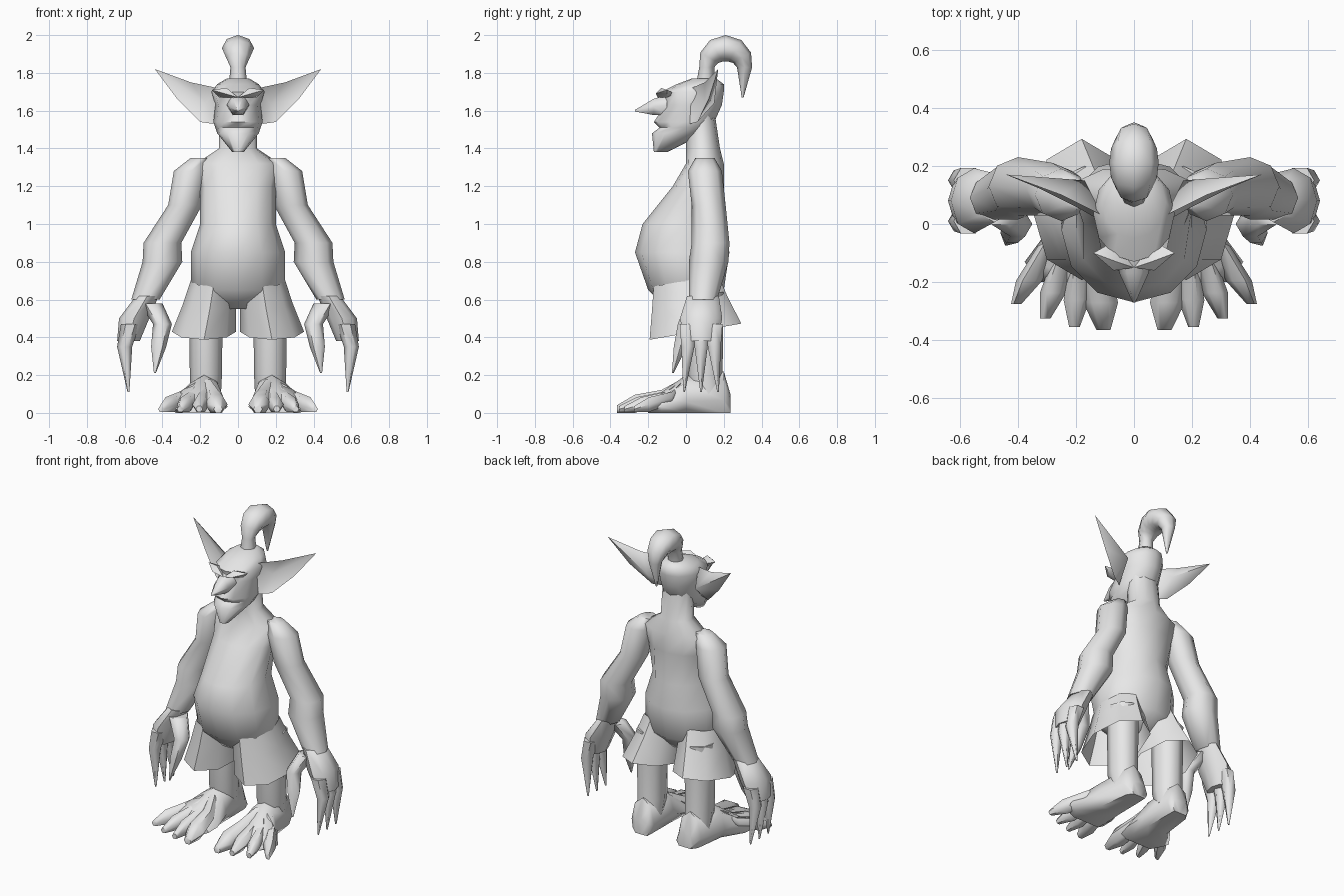
import bpy
import bmesh
from math import cos, sin, pi, radians
from mathutils import Vector

default_cube = bpy.data.objects.get("Cube")
if default_cube:
    bpy.data.objects.remove(default_cube, do_unlink=True)

grey = bpy.data.materials.new("plain_grey")
grey.use_nodes = True
grey.diffuse_color = (.8, .8, .8, 1)
grey.node_tree.nodes["Principled BSDF"].inputs["Base Color"].default_value = grey.diffuse_color


def finish(name, bm, mirror):
    """Turn a bmesh into a smooth object, optionally mirrored across x."""
    bmesh.ops.recalc_face_normals(bm, faces=bm.faces)
    mesh = bpy.data.meshes.new(name)
    bm.to_mesh(mesh)
    bm.free()
    mesh.materials.append(grey)
    part = bpy.data.objects.new(name, mesh)
    bpy.context.collection.objects.link(part)
    bpy.ops.object.select_all(action='DESELECT')
    part.select_set(True)
    bpy.context.view_layer.objects.active = part
    bpy.ops.object.shade_smooth_by_angle(angle=radians(60))
    if mirror:
        modifier = part.modifiers.new("mirror", 'MIRROR')
        modifier.use_mirror_merge = False


def section(x, y, z, width, depth, tilt=0):
    """Describe one elliptical section by its centre, half axes and tilt about x."""
    across = Vector((width, 0, 0))
    along = Vector((0, depth * cos(tilt), depth * sin(tilt)))
    return Vector((x, y, z)), across, along


def loft(name, sections, sides=8, mirror=False, caps=True):
    """Skin a row of sections, never passing below the ground."""
    bm = bmesh.new()
    rings = []
    for centre, across, along in sections:
        ring = []
        for side in range(sides):
            angle = 2 * pi * side / sides
            point = centre + across * cos(angle) + along * sin(angle)
            point.z = max(0, point.z)
            ring.append(bm.verts.new(point))
        rings.append(ring)
    for lower, upper in zip(rings, rings[1:]):
        for side in range(sides):
            after = (side + 1) % sides
            bm.faces.new((lower[side], lower[after], upper[after], upper[side]))
    if caps:
        bm.faces.new(rings[0])
        bm.faces.new(rings[-1])
    finish(name, bm, mirror)


def limb(name, joints, flat=1, tilt=0, sides=8, mirror=True, caps=True):
    """Loft through joints (x, y, z, radius); flat stretches the depth."""
    sections = [section(x, y, z, radius, radius * flat, tilt) for x, y, z, radius in joints]
    loft(name, sections, sides, mirror, caps)


def level(z, half, front, back):
    """Horizontal section of a central body part."""
    return section(0, (front + back) / 2, z, half, (back - front) / 2)


def shell(name, rim, middle, thickness):
    """Mirrored thin part: a rim joined to a front and a back middle point."""
    bm = bmesh.new()
    edge = [bm.verts.new(point) for point in rim]
    front = Vector(middle)
    for centre in (front, front + Vector((0, thickness, 0))):
        hub = bm.verts.new(centre)
        for start, end in zip(edge, edge[1:] + edge[:1]):
            bm.faces.new((start, end, hub))
    finish(name, bm, mirror=True)


# Torso with pot belly and neck
loft("torso", [
    level(z=.55, half=.15, front=-.1, back=.1),
    level(z=.65, half=.25, front=-.2, back=.2),
    level(z=.85, half=.25, front=-.27, back=.23),
    level(z=1, half=.2, front=-.23, back=.2),
    level(z=1.2, half=.2, front=-.07, back=.2),
    level(z=1.32, half=.22, front=0, back=.2),
    level(z=1.4, half=.1, front=0, back=.18),
    level(z=1.6, half=.1, front=0, back=.15)], sides=12)

# Head: chin, lower lip, mouth, upper lip, eyes, brow and crown
loft("head", [
    level(z=1.38, half=.03, front=-.17, back=-.1),
    level(z=1.48, half=.11, front=-.18, back=.1),
    level(z=1.51, half=.12, front=-.14, back=.12),
    level(z=1.54, half=.13, front=-.17, back=.15),
    level(z=1.63, half=.12, front=-.11, back=.19),
    level(z=1.7, half=.14, front=-.13, back=.2),
    level(z=1.74, half=.11, front=-.05, back=.2),
    level(z=1.77, half=.06, front=.03, back=.16)], sides=12)

limb("nose", [(0, -.1, 1.63, .06), (0, -.17, 1.62, .05), (0, -.27, 1.6, .005)],
     tilt=pi / 2, sides=6, mirror=False)

shell("brow", [(0, -.15, 1.67), (.06, -.13, 1.72), (.14, -.1, 1.71), (.1, -.1, 1.67)],
      middle=(.07, -.16, 1.69), thickness=.1)

# Long pointed ears, hollow towards the front
shell("ear", [(.11, .03, 1.72), (.25, .1, 1.75), (.44, .17, 1.82), (.32, .12, 1.66),
              (.2, .06, 1.54), (.13, .02, 1.53)],
      middle=(.17, .1, 1.64), thickness=.05)

# Topknot: a stem, an arc that swells in the middle, and a hanging point
curl = [section(0, .1, 1.72, .05, .05, pi)]
steps = 6
for step in range(steps + 1):
    turn = pi * (1 - step / steps)
    swell = sin(turn)
    curl.append(section(0, .21 + .1 * cos(turn), 1.83 + .1 * swell,
                        .04 + .045 * swell, .04 + .03 * swell, turn))
curl.append(section(0, .3, 1.67, .005, .005))
loft("topknot", curl)

# Arm and palm
limb("arm", [(.2, .1, 1.35, .05), (.25, .1, 1.28, .09), (.28, .12, 1.1, .09),
             (.4, .13, .9, .1), (.4, .12, .8, .105), (.49, .09, .6, .075)])
limb("palm", [(.48, .09, .62, .06), (.55, .08, .5, .08), (.58, .08, .38, .06)], flat=1.4)

# Three fingers side by side, and a thumb
for finger in range(3):
    spread = finger - 1
    y = .08 + .07 * spread
    limb("finger_" + str(finger + 1),
         [(.57, y, .47, .05), (.6, y, .35, .04), (.58, y + .02 * spread, .11, .005)], sides=6)
limb("thumb", [(.46, .05, .58, .06), (.4, 0, .47, .05), (.42, -.03, .35, .04),
               (.44, -.07, .21, .005)], sides=6)

# Flared shorts with open legs
limb("shorts_leg", [(.13, 0, .7, .12), (.15, .02, .58, .14), (.18, .05, .43, .17)],
     flat=1.45, tilt=radians(10), caps=False)

limb("leg", [(.17, .1, .64, .09), (.17, .1, .2, .085), (.17, .12, .1, .08)], flat=1.1)


def sole_section(y, half, top):
    """Upright section of the foot, drifting outward as it widens."""
    return section(.12 + half * .6, y, top * .3, half, top * .7, pi / 2)


# Foot from heel to ball
loft("foot", [
    sole_section(y=.235, half=.06, top=.1),
    sole_section(y=.2, half=.08, top=.22),
    sole_section(y=0, half=.1, top=.2),
    sole_section(y=-.13, half=.16, top=.11),
    sole_section(y=-.2, half=.13, top=.07)], mirror=True)

# Toes spread in an arc, each with a tendon ridge towards the ankle
ankle = Vector((.17, 0, .17))
for toe in range(4):
    root = Vector((.13 + .055 * toe, -.13 + .006 * toe ** 2, .08))
    tip = Vector((.105 + .1 * toe, -.365 + .01 * toe ** 2, .02))
    knuckle = root.lerp(tip, .6)
    width = .045 if toe else .06
    limb("toe_" + str(toe + 1), [
        (*ankle.lerp(root, .2), width / 2), (*root, width * .8),
        (*knuckle, width), (*tip, width * .4)], tilt=pi / 2, sides=6)
